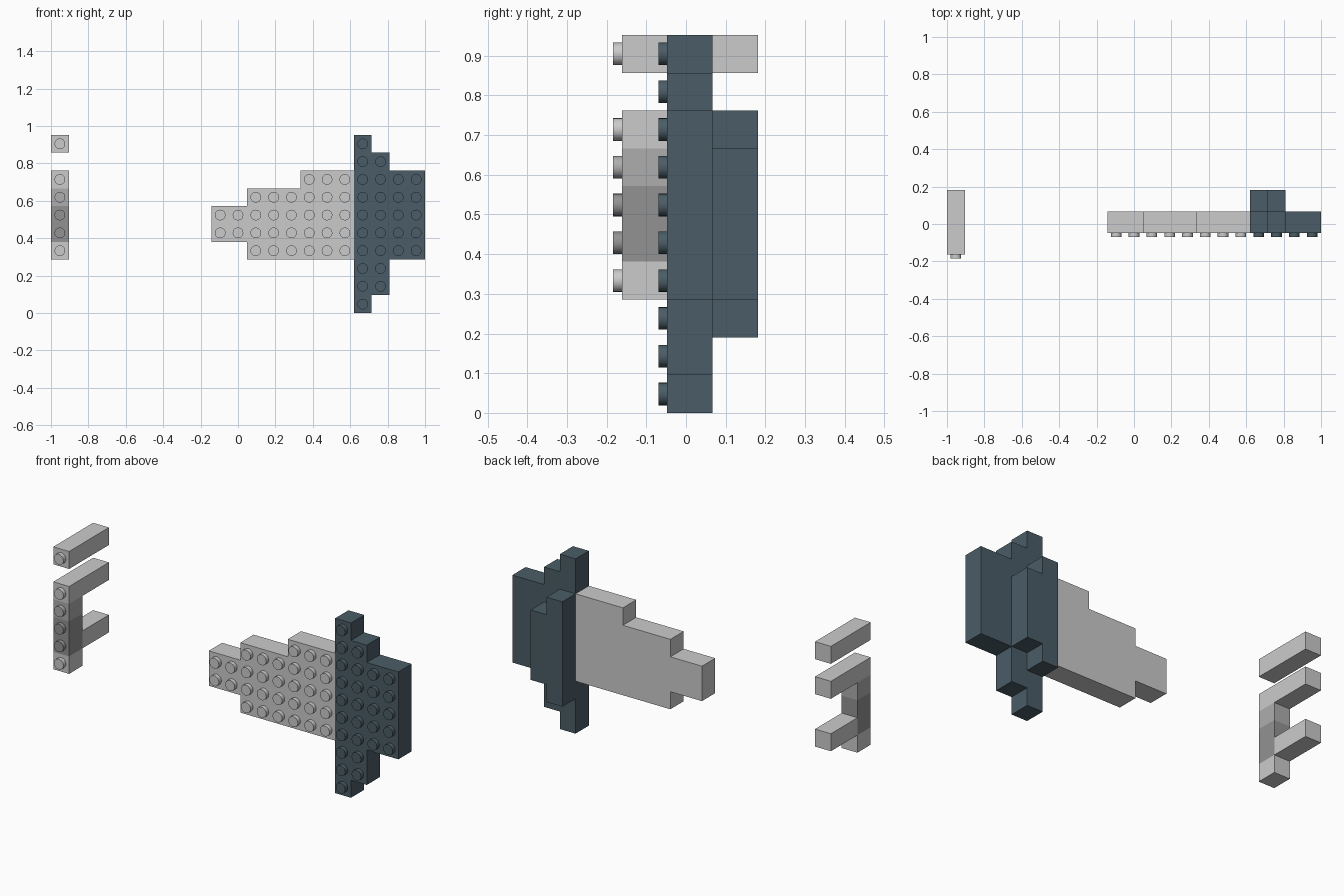
import bpy, bmesh, math
from mathutils import Matrix, Vector

if "Cube" in bpy.data.objects:
    bpy.data.objects.remove(bpy.data.objects["Cube"])

P = 2 / 21              # stud pitch
H = P * 1.2             # depth of one brick layer
STUD_R, STUD_H = P * 0.3, P * 0.23
BACK = 0.181            # rear plane of the model
Y = [BACK - 3 * H, BACK - 2 * H, BACK - H, BACK]   # layer boundaries, front to back


def material(name, rgb):
    m = bpy.data.materials.new(name)
    m.diffuse_color = (*rgb, 1)
    m.use_nodes = True
    m.node_tree.nodes["Principled BSDF"].inputs["Base Color"].default_value = m.diffuse_color
    return m


SLATE = material("slate", (0.07, 0.11, 0.135))
MID = material("mid_grey", (0.42, 0.42, 0.42))
DARK = material("dark_grey", (0.29, 0.29, 0.29))


def outline(steps):
    """Stepped profile around (first col, end col, low row, high row) runs."""
    top = [p for a, b, lo, hi in steps for p in ((a, hi), (b, hi))]
    low = [p for a, b, lo, hi in reversed(steps) for p in ((b, lo), (a, lo))]
    pts = []
    for p in top + low:
        if pts and p == pts[-1]:
            continue
        # drop points lying on a straight run
        if len(pts) > 1 and any(pts[-2][k] == pts[-1][k] == p[k] for k in (0, 1)):
            pts.pop()
        pts.append(p)
    return pts


def brick(name, steps, y0, y1, mat=None, studs=True):
    bm = bmesh.new()
    # body: extruded stepped profile
    face = bm.faces.new([bm.verts.new((-1 + c * P, y0, r * P)) for c, r in outline(steps)])
    ext = bmesh.ops.extrude_face_region(bm, geom=[face], use_keep_orig=True)
    moved = [v for v in ext["geom"] if isinstance(v, bmesh.types.BMVert)]
    bmesh.ops.translate(bm, verts=moved, vec=Vector((0, y1 - y0, 0)))
    bmesh.ops.recalc_face_normals(bm, faces=bm.faces[:])
    # studs on the front face
    if studs:
        for a, b, lo, hi in steps:
            for c in range(a, b):
                for r in range(lo, hi):
                    pos = Vector((-1 + (c + .5) * P, y0 - STUD_H / 2, (r + .5) * P))
                    bmesh.ops.create_cone(
                        bm, cap_ends=True, segments=20, radius1=STUD_R, radius2=STUD_R,
                        depth=STUD_H,
                        matrix=Matrix.Translation(pos) @ Matrix.Rotation(math.pi / 2, 4, 'X'))
    me = bpy.data.meshes.new(name)
    bm.to_mesh(me)
    bm.free()
    ob = bpy.data.objects.new(name, me)
    bpy.context.collection.objects.link(ob)
    if mat:
        me.materials.append(mat)
    bpy.context.view_layer.objects.active = ob
    ob.select_set(True)
    return ob


# main body
brick("grey_plate", [(9, 11, 4, 6), (11, 14, 3, 7), (14, 17, 3, 8)], Y[1], Y[2])
brick("slate_plate", [(17, 18, 0, 10), (18, 19, 1, 9), (19, 21, 3, 8)], Y[1], Y[2], SLATE)
brick("slate_back_ridge", [(17, 18, 2, 8), (18, 19, 3, 7)], Y[2], Y[3], SLATE, studs=False)

# detached side piece
brick("top_bar", [(0, 1, 9, 10)], Y[0], Y[3])
brick("upper_bar", [(0, 1, 7, 8)], Y[0], Y[3])
brick("lower_bar", [(0, 1, 4, 5)], Y[1], Y[3], studs=False)
brick("post_upper", [(0, 1, 6, 7)], Y[0], Y[1], MID)
brick("post_middle", [(0, 1, 4, 6)], Y[0], Y[1], DARK)
brick("post_foot", [(0, 1, 3, 4)], Y[0], Y[1])

# smooth stud sides, crisp edges
bpy.ops.object.shade_smooth_by_angle(angle=math.radians(30))
